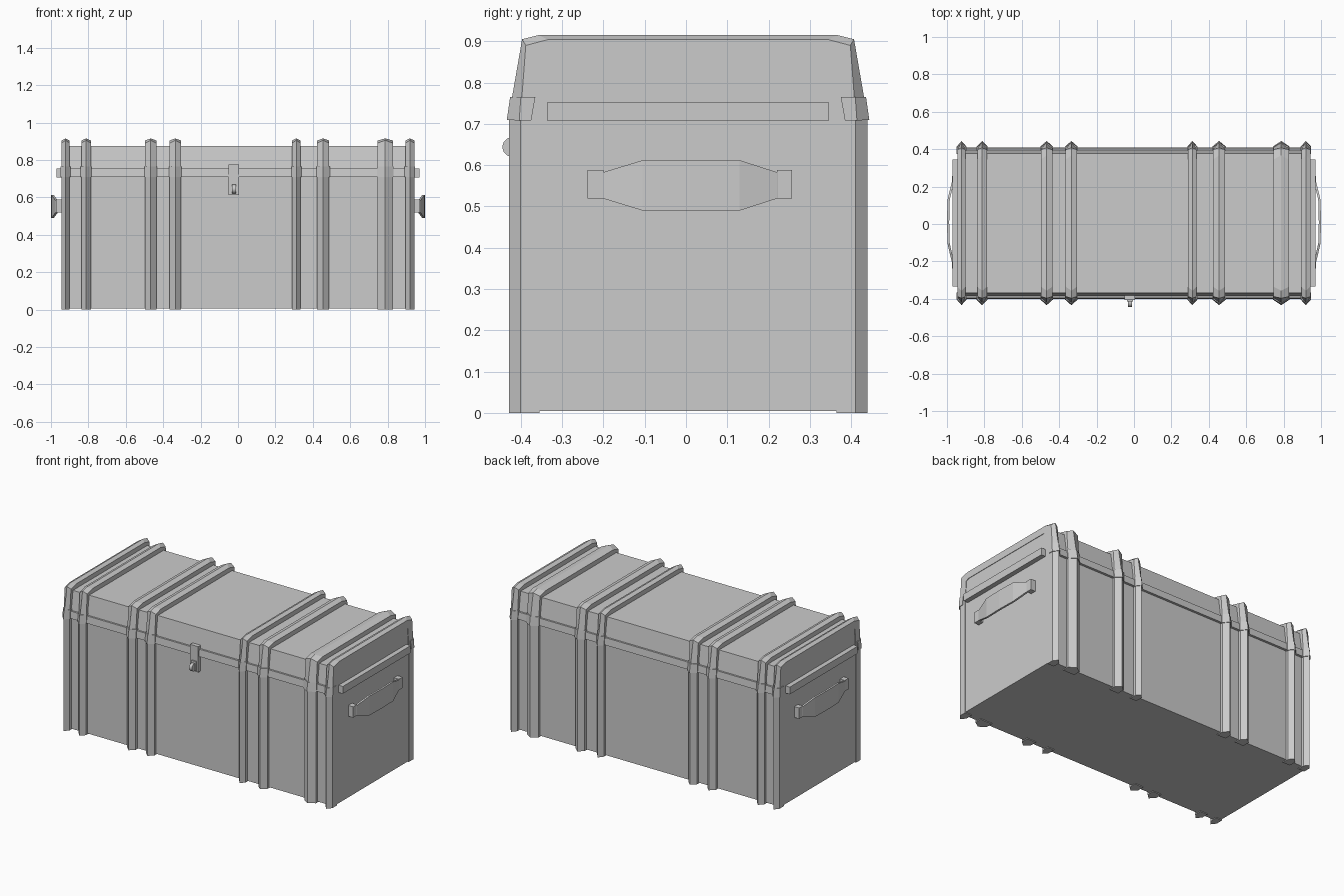
import bpy, bmesh, math

if "Cube" in bpy.data.objects:
    bpy.data.objects.remove(bpy.data.objects["Cube"])

CY = 0.005  # trunk centre line in y


def make(name, verts, faces):
    me = bpy.data.meshes.new(name)
    me.from_pydata(verts, [], faces)
    bm = bmesh.new()
    bm.from_mesh(me)
    bmesh.ops.recalc_face_normals(bm, faces=bm.faces)
    bm.to_mesh(me)
    bm.free()
    ob = bpy.data.objects.new(name, me)
    bpy.context.collection.objects.link(ob)
    return ob


def loft(name, rings):
    """Skin equal-sized closed rings and cap both ends."""
    n = len(rings[0])
    verts = [p for r in rings for p in r]
    faces = [(i * n + j, i * n + (j + 1) % n, (i + 1) * n + (j + 1) % n, (i + 1) * n + j)
             for i in range(len(rings) - 1) for j in range(n)]
    faces += [tuple(range(n)), tuple(range(len(verts) - n, len(verts)))]
    return make(name, verts, faces)


def box(name, x0, x1, y0, y1, z0, z1):
    return loft(name, [[(x, y0, z0), (x, y1, z0), (x, y1, z1), (x, y0, z1)] for x in (x0, x1)])


def prism_x(name, profile, x0, x1):
    return loft(name, [[(x, y, z) for y, z in profile] for x in (x0, x1)])


def rib_loft(name, x, w, stations):
    """Peaked strip: each station holds inner, side and ridge (y, z) points."""
    rings = []
    for inner, side, ridge in stations:
        rings.append([(x - w, *inner), (x - w, *side), (x, *ridge), (x + w, *side), (x + w, *inner)])
    return loft(name, rings)


def place(stations, s):
    return [[(CY + s * y, z) for y, z in st] for st in stations]


# Chest body and tapered lid
box("chest_body", -0.94, 0.94, CY - 0.39, CY + 0.39, 0.005, 0.72)
prism_x("lid", [(CY - 0.395, 0.715), (CY + 0.395, 0.715), (CY + 0.373, 0.875), (CY - 0.373, 0.875)],
        -0.94, 0.94)

# Seam bands along front and back
for s, side in ((-1, "front"), (1, "back")):
    prism_x("seam_band_" + side,
            [(CY + s * 0.37, 0.71), (CY + s * 0.405, 0.71), (CY + s * 0.401, 0.755), (CY + s * 0.37, 0.755)],
            -0.94, 0.94)

# Ribs over the trunk, with wider clasps at the seam
half = [
    [(0.36, 0.0), (0.406, 0.0), (0.434, 0.0)],
    [(0.36, 0.72), (0.406, 0.72), (0.434, 0.72)],
    [(0.35, 0.85), (0.393, 0.89), (0.402, 0.905)],
    [(0.33, 0.86), (0.34, 0.904), (0.362, 0.915)],
]
clasp = [
    [(0.38, 0.708), (0.409, 0.708), (0.439, 0.71)],
    [(0.37, 0.765), (0.405, 0.765), (0.431, 0.765)],
]
arch = place(half, -1) + place(half, 1)[::-1]
ribs = [(-0.922, 0.022), (-0.812, 0.026), (-0.467, 0.03), (-0.335, 0.03),
        (0.312, 0.023), (0.455, 0.032), (0.787, 0.041), (0.919, 0.024)]
for i, (x, w) in enumerate(ribs):
    rib_loft(f"rib_{i}", x, w, arch)
    for s, side in ((-1, "front"), (1, "back")):
        rib_loft(f"rib_clasp_{side}_{i}", x, w + 0.004, place(clasp, s))

# End rails and carrying handles
strap = [(-0.225, 0.955, 0.03), (-0.2, 0.972, 0.032), (-0.105, 0.994, 0.061),
         (0.01, 0.997, 0.061), (0.13, 0.994, 0.061), (0.22, 0.972, 0.032), (0.245, 0.955, 0.03)]
for s, side in ((-1, "left"), (1, "right")):
    box("end_rail_" + side, s * 0.93, s * 0.97, -0.335, 0.345, 0.707, 0.753)
    loft("handle_strap_" + side,
         [[(s * (x - 0.009), y, 0.551 - h), (s * (x + 0.003), y, 0.551 - h),
           (s * (x + 0.003), y, 0.551 + h), (s * (x - 0.009), y, 0.551 + h)] for y, x, h in strap])
    for y0, y1, end in ((-0.238, -0.2, "front"), (0.221, 0.257, "back")):
        box(f"handle_mount_{side}_{end}", s * 0.93, s * 0.974, y0, y1, 0.519, 0.588)

# Latch: hasp plate, staple frame and rounded knob
box("latch_plate", -0.05, 0.006, -0.407, -0.37, 0.612, 0.775)
box("latch_staple", -0.038, -0.006, -0.414, -0.40, 0.62, 0.68)
bpy.ops.mesh.primitive_cylinder_add(vertices=12, radius=0.024, depth=0.02,
                                    location=(-0.022, -0.421, 0.644),
                                    rotation=(0, math.pi / 2, 0))
knob = bpy.context.object
knob.name = "latch_knob"
bpy.ops.object.shade_smooth_by_angle(angle=math.radians(40))
